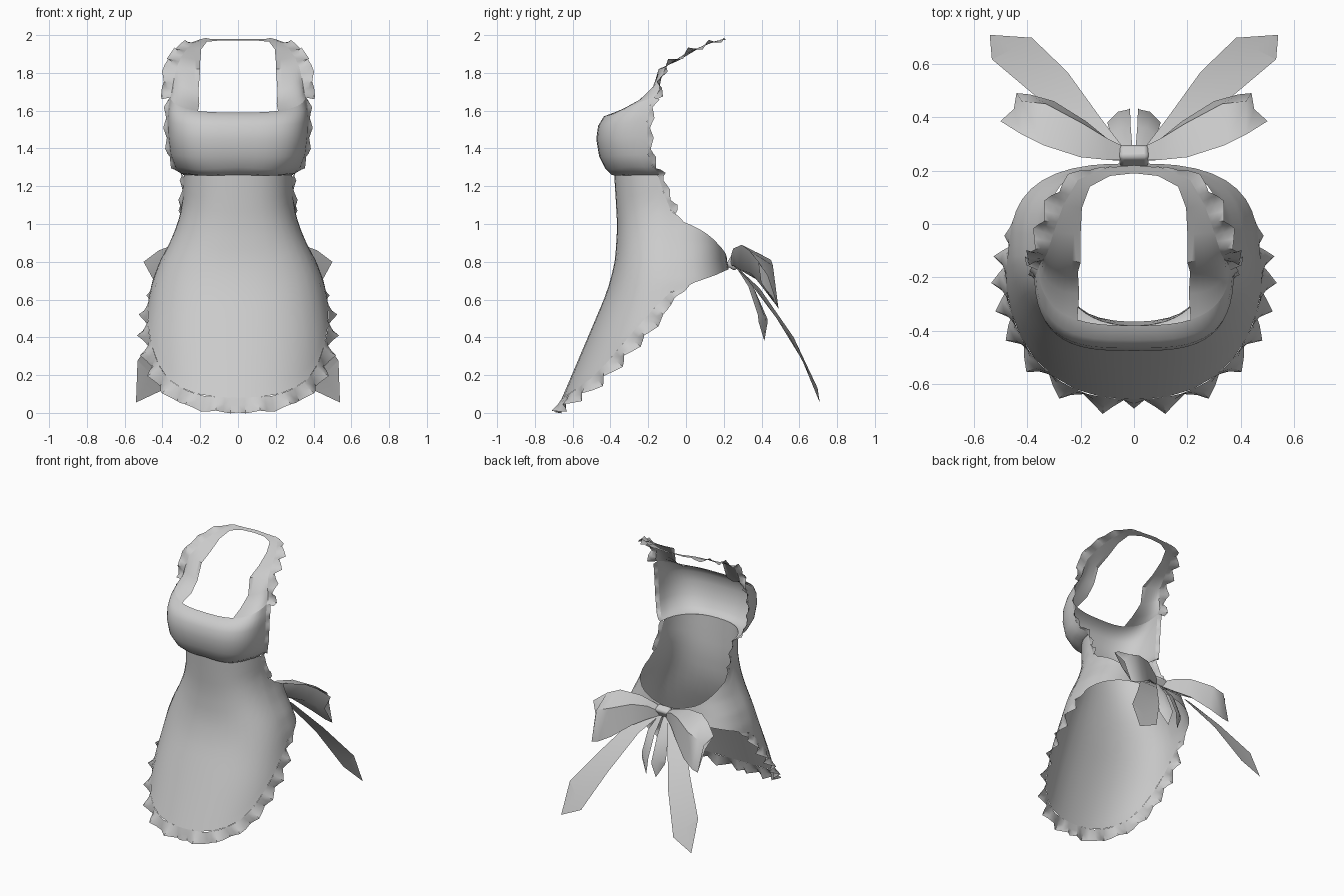
import bpy, bmesh, math
from mathutils import Vector as V

if "Cube" in bpy.data.objects:
    bpy.data.objects.remove(bpy.data.objects["Cube"])


def lerp_table(table, t):
    """Piecewise linear lookup; each row is (key, value, ...)."""
    if t <= table[0][0]:
        return table[0][1:]
    for a, b in zip(table, table[1:]):
        if t <= b[0]:
            k = (t - a[0]) / (b[0] - a[0])
            return tuple(p + (q - p) * k for p, q in zip(a[1:], b[1:]))
    return table[-1][1:]


def grid(name, rows, closed=False, angle=40):
    """Mirrored sheet lofted through rows of points."""
    bm = bmesh.new()
    vs = [[bm.verts.new(p) for p in r] for r in rows]
    n = len(rows[0])
    for a, b in zip(vs, vs[1:]):
        for i in range(n if closed else n - 1):
            j = (i + 1) % n
            bm.faces.new((a[i], a[j], b[j], b[i]))
    bmesh.ops.remove_doubles(bm, verts=bm.verts, dist=0.0005)
    bmesh.ops.recalc_face_normals(bm, faces=bm.faces)
    me = bpy.data.meshes.new(name)
    bm.to_mesh(me)
    bm.free()
    ob = bpy.data.objects.new(name, me)
    bpy.context.collection.objects.link(ob)
    m = ob.modifiers.new("mirror", 'MIRROR')
    m.merge_threshold = 0.002
    smooth(ob, angle)
    return ob


def smooth(ob, angle):
    bpy.ops.object.select_all(action='DESELECT')
    bpy.context.view_layer.objects.active = ob
    ob.select_set(True)
    bpy.ops.object.shade_smooth_by_angle(angle=math.radians(angle))


def ruffle(name, edge, dirs, widths, amp, step, jitter=.15, flat=False):
    """Zigzag frill along an edge polyline."""
    keyed, s = [], 0
    for i, (p, d, w) in enumerate(zip(edge, dirs, widths)):
        if i:
            s += (V(p) - V(edge[i - 1])).length
        keyed.append((s, *p, *d, w))
    n = max(4, round(s / step))
    inner, mid, outer = [], [], []
    for i in range(n + 1):
        r = lerp_table(keyed, s * i / n)
        nxt = lerp_table(keyed, min(s, s * i / n + 0.02))
        prv = lerp_table(keyed, max(0, s * i / n - 0.02))
        p, d, w = V(r[:3]), V(r[3:6]), r[6]
        t = (V(nxt[:3]) - V(prv[:3])).normalized()
        d = (d - t * d.dot(t)).normalized()
        nor = t.cross(d)
        k = (0, 1, 0.1, -1)[i % 4]
        if flat:
            nor.z *= .2
        if p.x < 0.001:
            nor.x = d.x = 0
        f = min(1, w / 0.06)
        inner.append(p)
        mid.append(p + d * w * 0.5 + nor * k * amp * 0.4 * f)
        outer.append(p + d * w * (1 + jitter * k) + nor * k * amp * f)
    return grid(name, [inner, mid, outer], angle=50)


# skirt and waist: (z, front y, half width)
SECT = [(0, -.69, .55), (.2, -.605, .535), (.4, -.52, .515), (.6, -.435, .475),
        (.7, -.40, .453), (.8, -.378, .415), (.9, -.368, .362), (1.0, -.365, .32),
        (1.1, -.37, .295), (1.26, -.38, .29)]
BOTTOM = [(0, .08), (15, .088), (27, .12), (40, .18), (50, .26), (63, .40),
          (78, .54), (90, .64), (105, .69), (120, .715), (150, .75), (180, .765)]
TOP = [(0, 1.26), (80, 1.26), (90, 1.07), (98, 1.01), (120, .96), (150, .88), (180, .82)]


def body(th, z):
    f, w = lerp_table(SECT, z)
    s, c = abs(math.sin(math.radians(th))), math.cos(math.radians(th))
    p = .72 if th > 90 else .84
    s, c = s ** p, math.copysign(abs(c) ** p, c)
    return V((w * s if th < 179.9 else 0, -.08 - (-.08 - f) * c, z))


angles = [0, 3, 10, 20, 30, 40, 50, 60, 70, 80, 85, 90, 94, 98, 106, 115, 125, 135, 145, 155, 165, 172, 177, 180]
rows = []
for k in range(19):
    rows.append([body(a, lerp_table(BOTTOM, a)[0] * (1 - k / 18) + lerp_table(TOP, a)[0] * k / 18)
                 for a in angles])
grid("apron_skirt", rows)

# bust panel: (z, front y, half width, boxiness, side y)
BUST = [(1.26, -.38, .29, .84, -.08), (1.268, -.40, .305, .78, -.09), (1.30, -.43, .335, .7, -.11),
        (1.36, -.46, .36, .64, -.12), (1.45, -.475, .372, .62, -.12),
        (1.52, -.465, .375, .62, -.12), (1.57, -.435, .37, .65, -.12), (1.59, -.38, .36, .7, -.12)]
rows = []
for i, (z, f, w, p, cy) in enumerate(BUST):
    rise = .08 * (i / 7) ** 3
    rows.append([])
    for a in range(0, 85, 7):
        s, c = math.sin(math.radians(a)), math.cos(math.radians(a))
        droop = -.015 * math.sin(math.radians(min(a, 60) * 3)) * max(0, 1 - abs(i - 1.5) / 2)
        rows[-1].append(V((w * s ** p, cy - (cy - f) * c ** p, z + droop + rise * (a / 84) ** 2)))
grid("apron_bust", rows, angle=50)
bust_side = [r[-1] for r in rows]
bust_rim = rows[-1][4:]

# shoulder straps joined by a thin neck band (inner edge, outer edge)
STRAP = [((.205, -.26, 1.635), (.35, -.14, 1.70)),
         ((.21, -.18, 1.70), (.34, -.135, 1.76)), ((.20, -.145, 1.82), (.325, -.11, 1.83)),
         ((.20, -.04, 1.865), (.30, -.03, 1.885)), ((.195, .06, 1.925), (.265, .07, 1.935)),
         ((.165, .14, 1.965), (.21, .165, 1.97)), ((.09, .18, 1.972), (.11, .21, 1.98)),
         ((0, .19, 1.972), (0, .22, 1.98))]
rows = [bust_rim]
m = len(bust_rim) - 1
for i, (a, b) in enumerate(STRAP):
    bulge = V((.03, -.03, .0)) * max(0, 1 - i / 2)
    rows.append([V(a).lerp(V(b), j / m) + bulge * 4 * (j / m) * (1 - j / m) for j in range(m + 1)])
grid("shoulder_strap", rows)

# frills along the hem, the bodice side and the strap
hem_a = list(range(0, 101, 5))
edge = [body(a, lerp_table(BOTTOM, a)[0]) for a in hem_a]
dirs = []
for p, a in zip(edge, hem_a):
    down = (V((0, -.045, -.1)) if a == 0 else body(a, p.z - .08 if p.z > .08 else 0) - p)
    dirs.append(tuple(down.normalized()))
ruffle("hem_frill", edge, dirs, [.085 if a < 20 else .075 if a < 78 else max(.004, .075 - (a - 78) * .0032)
                                 for a in hem_a], .034, .036, .04, True)

side = [body(a, lerp_table(TOP, a)[0]) for a in (92, 90, 87, 83, 80)]
ruffle("bodice_frill", side + bust_side[1:],
       [(.35, .9, .1)] * 5 + [(.5, .85, 0)] * 7, [.02, .04] + [.03] * 4 + [.03] * 6, .024, .028)
edge = [bust_side[-1]] + [b for a, b in STRAP[:7]]
ruffle("strap_frill", edge,
       [(.7, .5, 0), (.9, .2, .1), (1, 0, .1), (1, .05, .2), (.95, .2, .2), (.8, .5, .3), (.5, .8, .2), (.2, 1, .1)],
       [.05, .055, .06, .065, .065, .06, .035, .004], .022, .03)

# bow loops: flattened open pouches (upper, outer, lower, inner)
grid("bow_loop", [
    [(.03, .24, .82), (.03, .285, .81), (.03, .275, .77), (.03, .235, .78)],
    [(.10, .24, .84), (.10, .32, .84), (.10, .32, .74), (.10, .25, .78)],
    [(.20, .25, .87), (.19, .375, .85), (.18, .385, .70), (.19, .28, .76)],
    [(.34, .295, .89), (.33, .45, .81), (.30, .46, .61), (.32, .34, .74)],
    [(.42, .335, .86), (.42, .46, .78), (.39, .485, .56), (.39, .37, .71)],
    [(.50, .385, .80), (.45, .43, .73), (.44, .49, .55), (.44, .40, .69)]], closed=True, angle=50)

# long and short ribbon tails
grid("bow_long_tail", [
    [(.02, .26, .78), (.04, .255, .785), (.06, .24, .79)],
    [(.12, .39, .66), (.17, .36, .68), (.22, .33, .70)],
    [(.25, .57, .40), (.31, .53, .44), (.37, .48, .50)],
    [(.38, .695, .135), (.455, .655, .20), (.53, .615, .28)],
    [(.38, .697, .13), (.54, .708, .055), (.532, .617, .275)]])
grid("bow_short_tail", [
    [(.005, .27, .78), (.02, .27, .78), (.035, .26, .78)],
    [(.012, .36, .66), (.05, .36, .66), (.085, .33, .67)],
    [(.015, .43, .50), (.06, .42, .50), (.10, .38, .52)],
    [(.015, .432, .48), (.04, .415, .38), (.095, .385, .48)]])

# bow knot
bpy.ops.mesh.primitive_cube_add(size=1, location=(0, .255, .80), rotation=(math.radians(-30), 0, 0))
knot = bpy.context.object
knot.name = "bow_knot"
knot.scale = (.11, .06, .08)
bpy.ops.object.transform_apply(location=False, rotation=False, scale=True)
bev = knot.modifiers.new("bevel", 'BEVEL')
bev.width, bev.segments = .015, 2
smooth(knot, 50)
